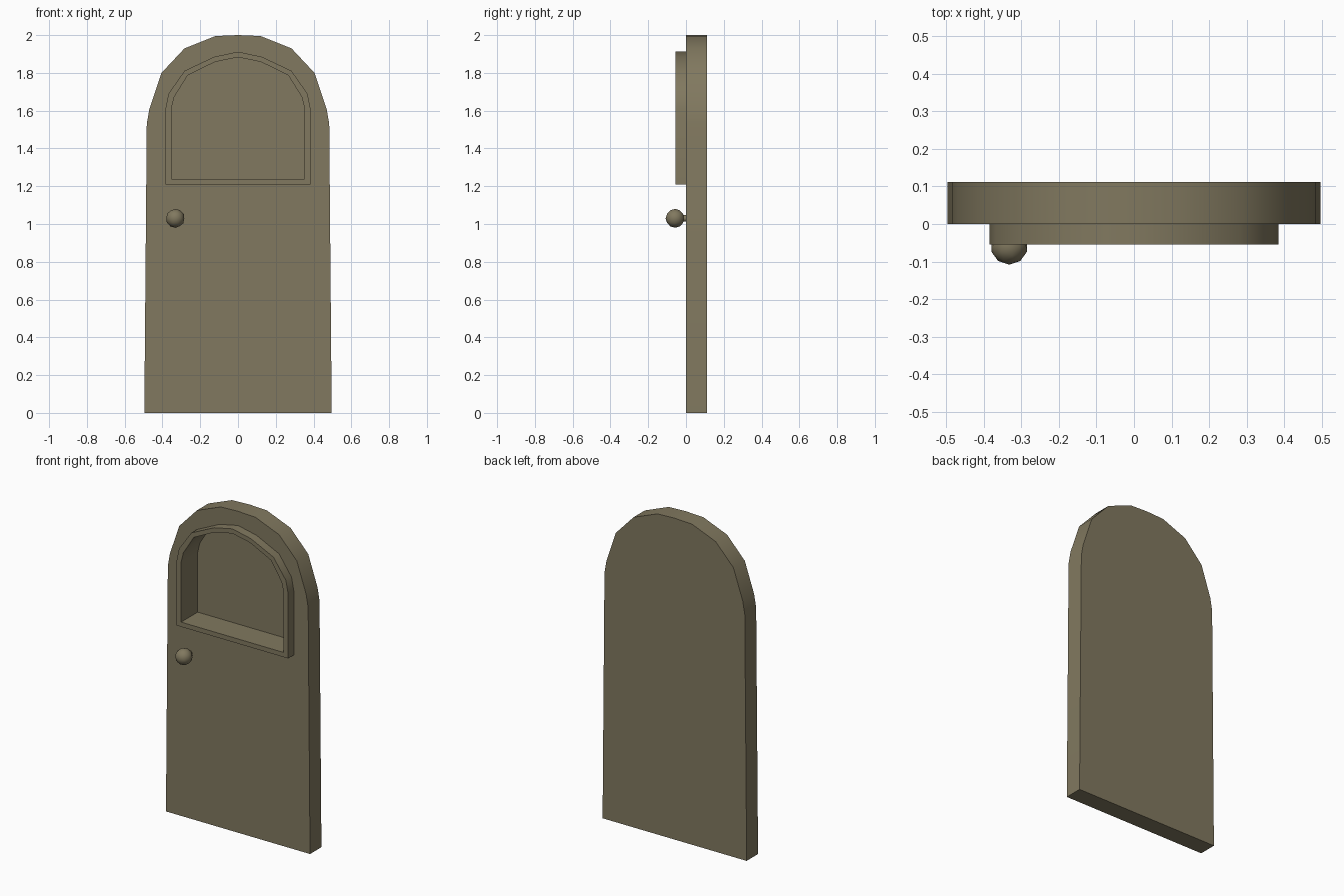
import bpy, bmesh, math

if "Cube" in bpy.data.objects:
    bpy.data.objects.remove(bpy.data.objects["Cube"])

wood = bpy.data.materials.new("wood")
wood.diffuse_color = (0.22, 0.19, 0.115, 1)
wood.use_nodes = True
wood.node_tree.nodes["Principled BSDF"].inputs["Base Color"].default_value = wood.diffuse_color

# right halves of the outlines (x, z), from the bottom up to the crown
DOOR = [(0.496, 0), (0.483, 1.53), (0.469, 1.61), (0.405, 1.80), (0.283, 1.93), (0.12, 1.995), (0, 2.0)]
FRAME = [(0.384, 1.208), (0.384, 1.61), (0.368, 1.69), (0.283, 1.811), (0.127, 1.885), (0, 1.912)]
PANE = [(0.353, 1.237), (0.353, 1.61), (0.338, 1.672), (0.266, 1.787), (0.122, 1.858), (0, 1.883)]


def full(half):
    return half + [(-x, z) for x, z in reversed(half[:-1])]


def make(name, bm):
    bmesh.ops.recalc_face_normals(bm, faces=bm.faces[:])
    me = bpy.data.meshes.new(name)
    bm.to_mesh(me)
    bm.free()
    me.materials.append(wood)
    ob = bpy.data.objects.new(name, me)
    bpy.context.collection.objects.link(ob)
    return ob


def loop(bm, pts, y):
    return [bm.verts.new((x, y, z)) for x, z in pts]


def bridge(bm, a, b):
    for i in range(len(a)):
        j = (i + 1) % len(a)
        bm.faces.new((a[i], a[j], b[j], b[i]))


def slab(name, half, y0, y1):
    bm = bmesh.new()
    a, b = loop(bm, full(half), y0), loop(bm, full(half), y1)
    bridge(bm, a, b)
    bm.faces.new(a)
    bm.faces.new(b)
    return make(name, bm)


# door slab with a deep window recess
door = slab("door", DOOR, 0, 0.112)
cutter = slab("recess_cutter", PANE, -0.1, 0.108)
cutter.hide_render = True
mod = door.modifiers.new("recess", 'BOOLEAN')
mod.operation = 'DIFFERENCE'
mod.solver = 'EXACT'
mod.object = cutter
bpy.context.view_layer.objects.active = door
bpy.ops.object.modifier_apply(modifier=mod.name)
bpy.data.objects.remove(cutter)

# raised rim around the window
bm = bmesh.new()
rings = [loop(bm, full(h), y) for h, y in ((FRAME, 0), (FRAME, -0.055), (PANE, -0.055), (PANE, 0))]
for i in range(4):
    bridge(bm, rings[i], rings[(i + 1) % 4])
frame = make("window_frame", bm)

# knob and its short stem
bm = bmesh.new()
bmesh.ops.create_icosphere(bm, subdivisions=2, radius=0.05)
knob = make("knob", bm)
knob.location = (-0.332, -0.058, 1.03)
bm = bmesh.new()
bmesh.ops.create_cone(bm, cap_ends=True, segments=8, radius1=0.018, radius2=0.018, depth=0.05)
stem = make("knob_stem", bm)
stem.location = (-0.332, -0.02, 1.03)
stem.rotation_euler = (math.pi / 2, 0, 0)

# smooth curves, sharp corners
for ob in (door, frame, knob, stem):
    ob.select_set(True)
bpy.context.view_layer.objects.active = door
bpy.ops.object.shade_smooth_by_angle(angle=math.radians(50))
